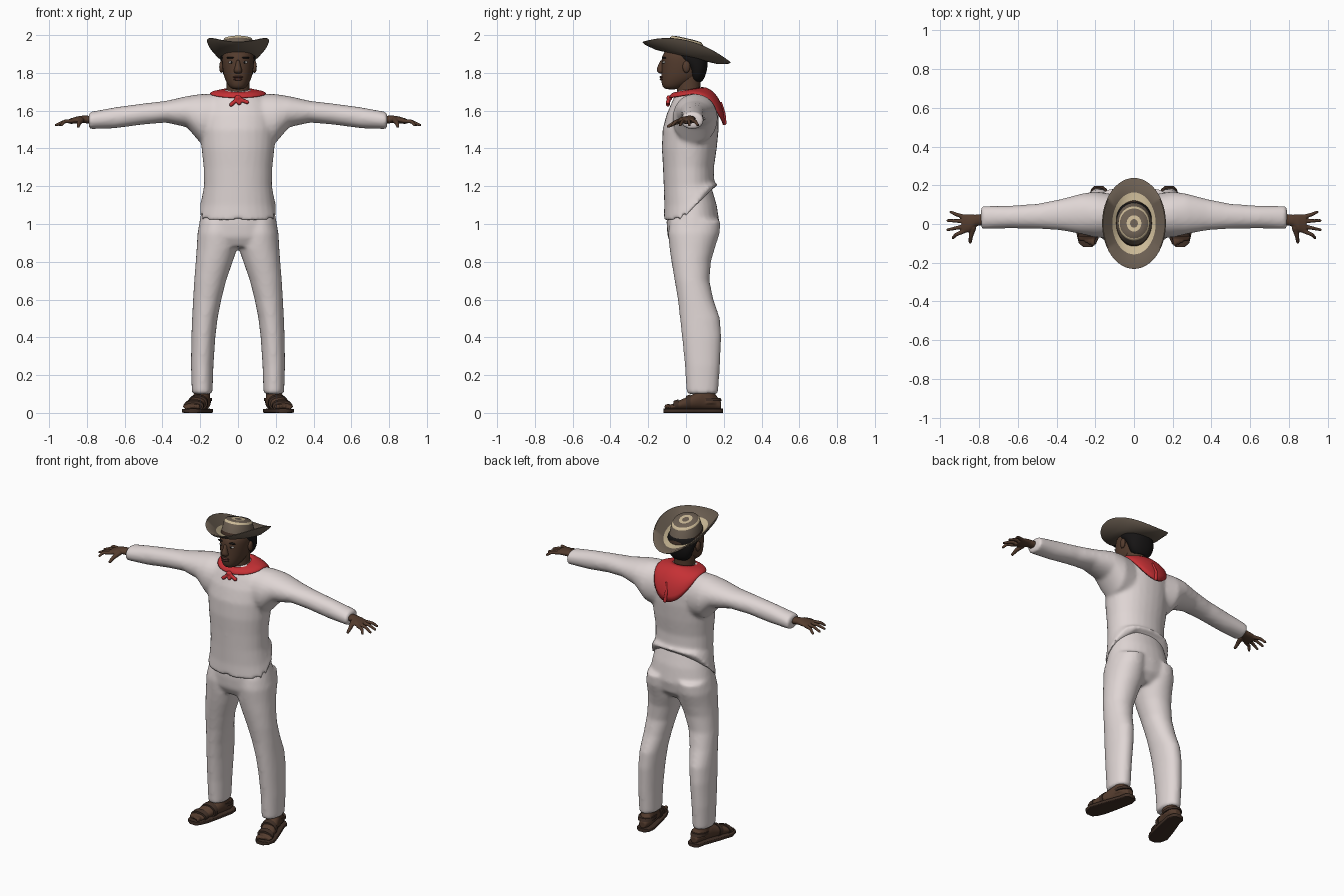
import bpy, bmesh
from math import sin, cos, pi, copysign, radians
from mathutils import Matrix, Vector

cube = bpy.data.objects.get("Cube")
if cube:
    bpy.data.objects.remove(cube, do_unlink=True)

BOTH = (1, -1)


def material(name, rgb):
    m = bpy.data.materials.new(name)
    m.use_nodes = True
    m.diffuse_color = (*rgb, 1)
    m.node_tree.nodes["Principled BSDF"].inputs["Base Color"].default_value = (*rgb, 1)
    return m


cloth = material("white cotton", (.74, .67, .66))
skin = material("brown skin", (.088, .045, .027))
red = material("red scarf", (.56, .03, .035))
black = material("black hair", (.008, .007, .007))
hat_brown = material("hat brown", (.15, .115, .085))
straw = material("pale straw", (.6, .49, .31))
leather = material("dark leather", (.05, .028, .019))
white = material("eye white", (.6, .57, .54))
lip = material("lip", (.085, .032, .024))


def bridge(bm, rings, side=1, mats=None):
    """Skin a stack of closed rings and cap both ends."""
    vs = [[bm.verts.new((x * side, y, z)) for x, y, z in r] for r in rings]
    for i, (a, b) in enumerate(zip(vs, vs[1:])):
        for j in range(len(a)):
            f = bm.faces.new((a[j - 1], a[j], b[j], b[j - 1]))
            f.material_index = mats[i] if mats else 0
    bm.faces.new(vs[0])
    bm.faces.new(vs[-1])


def loft(bm, axis, sections, sides=(1,), power=2.1, n=28):
    """Sections are (position on axis, low, high, low, high) of the two other axes."""
    rings = []
    for t, alo, ahi, blo, bhi in sections:
        ring = []
        for k in range(n):
            c, s = cos(2 * pi * k / n), sin(2 * pi * k / n)
            c, s = (copysign(abs(v) ** (2 / power), v) for v in (c, s))
            a = (alo + ahi) / 2 + (ahi - alo) / 2 * c
            b = (blo + bhi) / 2 + (bhi - blo) / 2 * s
            ring.append({"z": (a, b, t), "x": (t, b, a), "y": (a, t, b)}[axis])
        rings.append(ring)
    for side in sides:
        bridge(bm, rings, side)


def body(bm, sections, **kw):
    loft(bm, "z", [(z, -w, w, lo, hi) for z, w, lo, hi in sections], **kw)


def ball(bm, centre, size, sides=(1,)):
    for s in sides:
        m = Matrix.Translation((centre[0] * s, centre[1], centre[2])) @ Matrix.Diagonal((*size, 1))
        bmesh.ops.create_icosphere(bm, subdivisions=2, radius=1, matrix=m)


def finger(bm, points, r0, r1, sides=(1,)):
    """Chain of overlapping balls along a path, fused later by the remesh."""
    pts = [Vector(p) for p in points]
    steps = 7 * (len(pts) - 1)
    for k in range(steps + 1):
        i = min(k // 7, len(pts) - 2)
        r = r0 + (r1 - r0) * k / steps
        ball(bm, pts[i].lerp(pts[i + 1], k / 7 - i), (r, r, r), sides)


def finish(bm, name, *mats, voxel=0, relax=6, subsurf=0, thick=0):
    bmesh.ops.recalc_face_normals(bm, faces=bm.faces)
    mesh = bpy.data.meshes.new(name)
    bm.to_mesh(mesh)
    bm.free()
    ob = bpy.data.objects.new(name, mesh)
    bpy.context.collection.objects.link(ob)
    for m in mats:
        mesh.materials.append(m)
    bpy.ops.object.select_all(action="DESELECT")
    ob.select_set(True)
    bpy.context.view_layer.objects.active = ob
    bpy.ops.object.shade_smooth_by_angle(angle=radians(60))
    if thick:
        ob.modifiers.new("Thickness", "SOLIDIFY").thickness = thick
    if subsurf:
        sub = ob.modifiers.new("Subdivision", "SUBSURF")
        sub.levels = sub.render_levels = subsurf
    if voxel:
        re = ob.modifiers.new("Fuse", "REMESH")
        re.mode, re.voxel_size, re.use_smooth_shade = "VOXEL", voxel, True
        sm = ob.modifiers.new("Relax", "SMOOTH")
        sm.factor, sm.iterations = .5, relax
    return ob


# Shirt: torso and sleeves fused, hem riding up at the back
bm = bmesh.new()
body(bm, [(1.02, .208, -.118, .17), (1.1, .193, -.115, .17), (1.2, .18, -.118, .15),
          (1.3, .182, -.122, .148), (1.4, .193, -.128, .163), (1.5, .2, -.124, .173),
          (1.58, .2, -.103, .173), (1.64, .178, -.077, .158), (1.685, .13, -.057, .125),
          (1.71, .075, -.045, .09)])
loft(bm, "x", [(.08, 1.4, 1.69, -.07, .15), (.2, 1.43, 1.688, -.07, .168),
               (.27, 1.512, 1.677, -.052, .157), (.38, 1.537, 1.652, -.032, .128),
               (.5, 1.527, 1.638, -.024, .104), (.65, 1.507, 1.618, -.022, .094),
               (.79, 1.502, 1.592, -.027, .093)], BOTH)
for v in bm.verts:
    if v.co.z < 1.21 and v.co.y > 0:
        v.co.z += (1.22 - v.co.z) * .9 * min(1, v.co.y / .13)
finish(bm, "shirt", cloth, voxel=.011)

# Trousers: hips and two legs fused
bm = bmesh.new()
body(bm, [(1.21, .165, -.09, .13), (1.1, .187, -.1, .163), (1, .207, -.103, .178),
          (.93, .215, -.097, .165), (.88, .18, -.07, .12)])
loft(bm, "z", [(1.02, .01, .2, -.085, .183), (.95, .002, .215, -.095, .178),
               (.87, .004, .219, -.087, .152), (.8, .028, .224, -.077, .132),
               (.7, .063, .232, -.06, .124), (.6, .088, .238, -.043, .145),
               (.5, .108, .243, -.032, .18), (.4, .12, .247, -.021, .187),
               (.25, .13, .249, -.006, .18), (.1, .135, .244, .003, .17)], BOTH)
finish(bm, "trousers", cloth, voxel=.011)

# Hands with spread fingers
bm = bmesh.new()
loft(bm, "x", [(.75, 1.53, 1.572, 0, .055), (.82, 1.534, 1.574, -.012, .048),
               (.85, 1.532, 1.57, -.042, .05), (.89, 1.53, 1.558, -.048, .05)], BOTH)
for base, tip_x, tip_y in ((-.038, .935, -.072), (-.012, .962, -.03),
                           (.014, .962, .018), (.038, .945, .062)):
    finger(bm, [(.88, base, 1.545), (.92, (base + tip_y) / 2, 1.542),
                (tip_x, tip_y, 1.524)], .012, .008, BOTH)
finger(bm, [(.83, -.02, 1.55), (.842, -.06, 1.535), (.846, -.093, 1.517)], .016, .009, BOTH)
finish(bm, "hands", skin, voxel=.004, relax=3)

# Feet with ankles and toes
bm = bmesh.new()
loft(bm, "y", [(-.085, .2, .285, .015, .04), (-.05, .187, .285, .015, .06),
               (.02, .165, .262, .015, .09), (.08, .15, .242, .015, .12),
               (.15, .143, .22, .015, .105), (.185, .16, .205, .018, .06)], BOTH)
loft(bm, "z", [(.05, .145, .235, .05, .17), (.1, .148, .232, .05, .155),
               (.18, .15, .235, .045, .15)], BOTH)
for k in range(5):
    r = .015 - .0015 * k
    ball(bm, (.212 + .018 * k, -.094 + .007 * k, .033), (r * .8, r * 1.5, r), BOTH)
finish(bm, "feet", skin, voxel=.005, relax=3)

# Sandals: sole, straps across the foot, heel strap
bm = bmesh.new()
loft(bm, "y", [(y, lo, hi, 0, .022) for y, lo, hi in
               ((-.118, .215, .262), (-.1, .195, .285), (-.05, .173, .297), (.04, .152, .268),
                (.14, .132, .23), (.18, .14, .222), (.196, .16, .205))], BOTH, power=7, n=32)
for y, lo, hi, top in ((-.052, .183, .289, .064), (.012, .162, .268, .09)):
    loft(bm, "y", [(y - .013, lo, hi, .01, top), (y + .013, lo - .004, hi - .004, .01, top + .008)], BOTH)
loft(bm, "z", [(.062, .137, .236, .06, .19), (.08, .139, .236, .06, .182)], BOTH)
finish(bm, "sandals", leather)

# Head, neck, nose and ears
bm = bmesh.new()
body(bm, [(1.712, .025, -.105, -.045), (1.722, .042, -.122, -.02), (1.74, .056, -.129, .02),
          (1.77, .071, -.132, .07), (1.8, .079, -.131, .088), (1.85, .085, -.13, .1),
          (1.89, .085, -.13, .1), (1.93, .072, -.105, .085)])
finish(bm, "head", skin, subsurf=1)
bm = bmesh.new()
body(bm, [(1.66, .068, -.05, .08), (1.72, .06, -.048, .075), (1.79, .062, -.05, .08)])
finish(bm, "neck", skin)
bm = bmesh.new()
body(bm, [(1.796, .015, -.142, -.11), (1.805, .024, -.153, -.11), (1.818, .022, -.158, -.11),
          (1.84, .013, -.148, -.11), (1.872, .01, -.134, -.11)], n=12)
finish(bm, "nose", skin, subsurf=1)
bm = bmesh.new()
ball(bm, (.088, .002, 1.832), (.012, .021, .033), BOTH)
finish(bm, "ears", skin)

# Face details
for name, mat, centre, size, sides in (
        ("upper_lip", lip, (0, -.129, 1.778), (.028, .012, .006), (1,)),
        ("lower_lip", lip, (0, -.128, 1.766), (.025, .012, .007), (1,)),
        ("eyes", white, (.035, -.114, 1.856), (.016, .011, .007), BOTH),
        ("pupils", black, (.035, -.12, 1.856), (.006, .007, .006), BOTH),
        ("eyebrows", black, (.038, -.115, 1.88), (.024, .012, .005), BOTH)):
    bm = bmesh.new()
    ball(bm, centre, size, sides)
    finish(bm, name, mat)

# Hair behind the ears and under the hat
bm = bmesh.new()
body(bm, [(1.745, .052, .03, .085), (1.79, .08, .015, .106), (1.83, .089, .005, .114),
          (1.86, .093, -.035, .115), (1.885, .093, -.075, .115), (1.92, .088, -.11, .108)])
finish(bm, "hair", black, subsurf=1)

# Hat: oval rings, brim curled up at the sides, tilted back
rings, strips, n = [], [], 48
for rx, ry, z, curl, strip in (
        (.08, .1, 1.885, 0, 0), (.12, .165, 1.885, .018, 0), (.158, .222, 1.9, .055, 0),
        (.165, .235, 1.91, .062, 0), (.16, .228, 1.914, .06, 0), (.112, .16, 1.897, .018, 1),
        (.092, .118, 1.893, 0, 2), (.089, .11, 1.912, 0, 0), (.08, .088, 1.968, 0, 1),
        (.073, .077, 1.98, 0, 0), (.038, .042, 1.984, 0, 1), (.02, .022, 1.983, 0, 0)):
    ring = []
    for k in range(n):
        c, s = cos(2 * pi * k / n), sin(2 * pi * k / n)
        y = .003 + ry * s
        ring.append((rx * c, y, z + curl * c * c - .23 * y))
    rings.append(ring)
    strips.append(strip)
bm = bmesh.new()
bridge(bm, rings, mats=strips)
finish(bm, "hat", hat_brown, straw, leather)

# Scarf: collar that drops into a rounded point down the back
bm = bmesh.new()
rows, n = [], 48
for i in range(9):
    h, d = sin(i / 8 * pi / 2), 1 - cos(i / 8 * pi / 2)
    row = []
    for k in range(n):
        c, s = cos(2 * pi * k / n), sin(2 * pi * k / n)
        back, front = max(0, s), max(0, -s)
        inner = Vector((.066 * c, .017 + .068 * s, 1.712 + .013 * s))
        outer = Vector((.148 * c, .04 + .165 * back ** .7 - .128 * front,
                        1.69 - .022 * front - .16 * back ** 1.5))
        row.append(bm.verts.new((inner.x + (outer.x - inner.x) * h,
                                 inner.y + (outer.y - inner.y) * h,
                                 inner.z + (outer.z - inner.z) * d)))
    rows.append(row)
for a, b in zip(rows, rows[1:]):
    for j in range(n):
        bm.faces.new((a[j - 1], a[j], b[j], b[j - 1]))
finish(bm, "scarf", red, thick=.01)

# Scarf knot with two tails, and the gathered fold at the back
bm = bmesh.new()
ball(bm, (0, -.088, 1.668), (.02, .017, .015))
for x, z in ((.048, 1.645), (-.036, 1.632), (.006, 1.64)):
    finger(bm, [(0, -.088, 1.665), (x, -.096, z)], .009, .012)
finger(bm, [(.012, .185, 1.64), (0, .2, 1.585), (.006, .203, 1.535)], .008, .013)
finish(bm, "scarf_knot", red, voxel=.005, relax=2)
